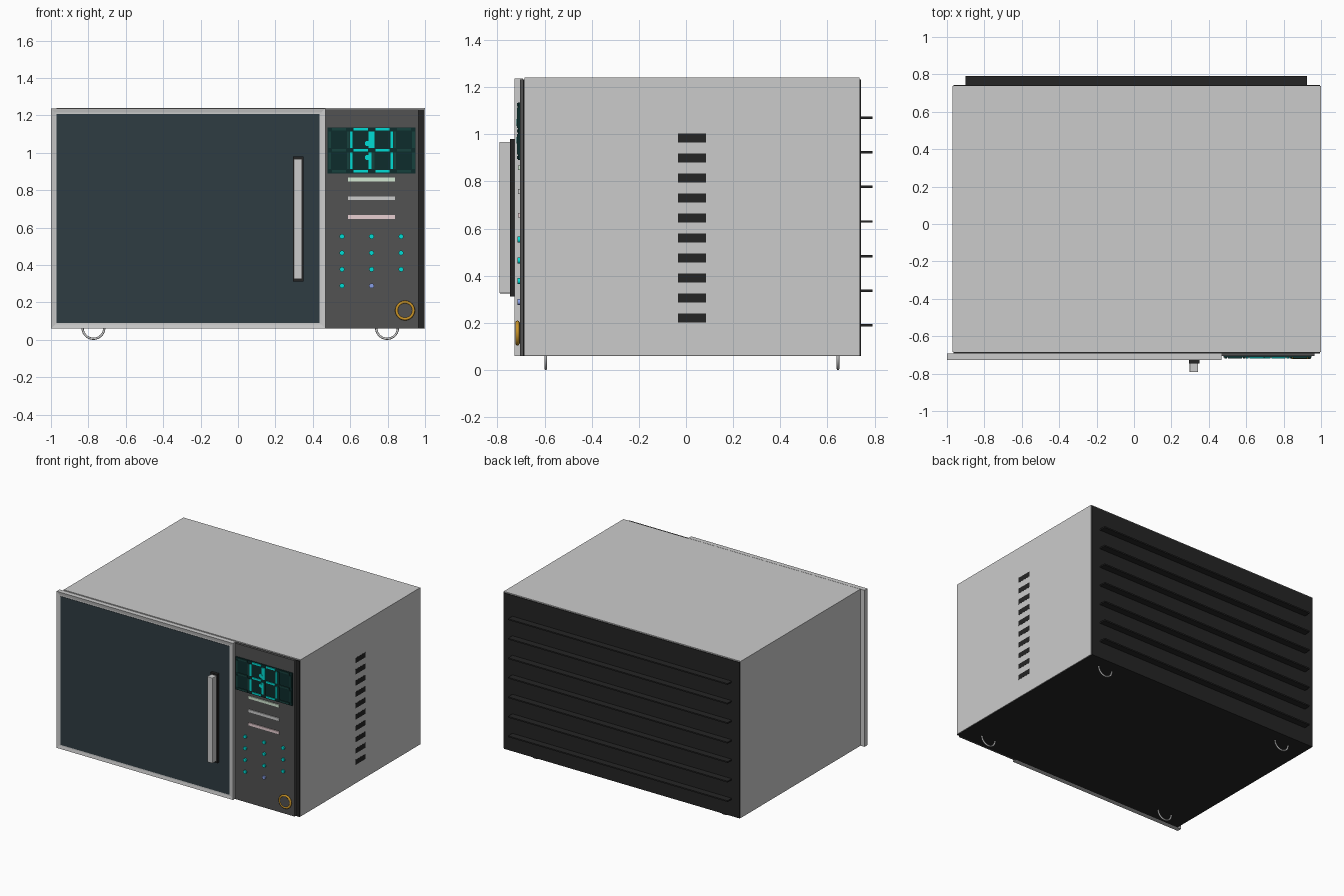
import bpy, bmesh, math
from mathutils import Matrix

if "Cube" in bpy.data.objects:
    bpy.data.objects.remove(bpy.data.objects["Cube"])


def material(name, r, g, b):
    m = bpy.data.materials.new(name)
    m.diffuse_color = (r, g, b, 1)
    m.use_nodes = True
    m.node_tree.nodes["Principled BSDF"].inputs["Base Color"].default_value = m.diffuse_color
    return m


BLACK = material("black", 0.018, 0.018, 0.018)
PANEL = material("panel_grey", 0.085, 0.085, 0.085)
GLASS = material("glass", 0.028, 0.045, 0.055)
SCREEN = material("screen", 0.004, 0.025, 0.025)
UNLIT = material("unlit", 0.008, 0.05, 0.045)
CYAN = material("cyan", 0.0, 0.72, 0.66)
BLUE = material("blue", 0.25, 0.35, 0.8)
GOLD = material("gold", 0.6, 0.3, 0.02)
GREEN = material("pale_green", 0.65, 0.8, 0.65)
PINK = material("pale_pink", 0.8, 0.62, 0.64)


def finish(name, bm, mat=None):
    mesh = bpy.data.meshes.new(name)
    bm.normal_update()
    bm.to_mesh(mesh)
    bm.free()
    ob = bpy.data.objects.new(name, mesh)
    bpy.context.collection.objects.link(ob)
    if mat:
        mesh.materials.append(mat)
    return ob


def add_box(bm, x0, x1, y0, y1, z0, z1):
    mat = Matrix.Translation(((x0 + x1) / 2, (y0 + y1) / 2, (z0 + z1) / 2)) @ \
        Matrix.Diagonal((x1 - x0, y1 - y0, z1 - z0, 1))
    return bmesh.ops.create_cube(bm, size=1, matrix=mat)["verts"]


def boxes(name, items, mat=None, bevel=0):
    bm = bmesh.new()
    for it in items:
        add_box(bm, *it)
    if bevel:
        bmesh.ops.bevel(bm, geom=bm.edges[:], offset=bevel, segments=2,
                        affect='EDGES', profile=0.5)
    return finish(name, bm, mat)


def smooth(ob):
    for p in ob.data.polygons:
        p.use_smooth = len(p.vertices) <= 4
    return ob


def discs(name, centres, r, y0, y1, mat=None, n=24):
    bm = bmesh.new()
    for x, z in centres:
        m = Matrix.Translation((x, (y0 + y1) / 2, z)) @ Matrix.Rotation(math.pi / 2, 4, 'X')
        bmesh.ops.create_cone(bm, cap_ends=True, segments=n, radius1=r, radius2=r,
                              depth=y1 - y0, matrix=m)
    return smooth(finish(name, bm, mat))


def ring(name, loc, r, tube, mat=None):
    bpy.ops.mesh.primitive_torus_add(location=loc, rotation=(math.pi / 2, 0, 0), major_radius=r,
                                     minor_radius=tube, major_segments=40, minor_segments=10)
    ob = bpy.context.object
    ob.name = name
    if mat:
        ob.data.materials.append(mat)
    return smooth(ob)


# Casing: dark core with grey top and side sheets
boxes("core", [(-0.965, 0.995, -0.692, 0.742, 0.06, 1.232)], BLACK)
boxes("casing_sheets", [(-0.97, 1.0, -0.685, 0.737, 1.225, 1.24),
                        (-0.97, -0.955, -0.685, 0.737, 0.062, 1.235),
                        (0.985, 1.0, -0.685, 0.737, 0.062, 1.235)])

# Side vents on the right
boxes("side_vents", [(0.985, 1.001, -0.035, 0.085, 0.22 + 0.085 * i - 0.019,
                      0.22 + 0.085 * i + 0.019) for i in range(10)], BLACK)

# Back louvres
boxes("back_louvres", [(-0.9, 0.925, 0.735, 0.792, 0.19 + 0.1467 * i - 0.005,
                        0.19 + 0.1467 * i + 0.005) for i in range(7)], BLACK)

# Door frame with a recessed window
bm = bmesh.new()
add_box(bm, -1.0, 0.467, -0.727, -0.692, 0.06, 1.237)
bm.normal_update()
front = [f for f in bm.faces if f.normal.y < -0.9]
bmesh.ops.inset_region(bm, faces=front, thickness=0.03)
bmesh.ops.translate(bm, verts=front[0].verts, vec=(0, 0.004, 0))
finish("door_frame", bm)
boxes("door_glass", [(-0.97, 0.437, -0.725, -0.712, 0.09, 1.207)], GLASS)

# Handle
boxes("handle_mount", [(0.293, 0.35, -0.746, -0.722, 0.312, 0.98)], BLACK)
boxes("handle_bar", [(0.297, 0.343, -0.792, -0.742, 0.325, 0.968)], bevel=0.004)

# Control panel
boxes("control_panel", [(0.467, 0.965, -0.705, -0.688, 0.06, 1.232)], PANEL)
boxes("display_screen", [(0.478, 0.95, -0.713, -0.7, 0.89, 1.136)], SCREEN)


# Seven-segment digits; segments are top, middle, bottom, then left and right uprights
def segments(x0):
    x1, z0, z1, t = x0 + 0.1, 0.902, 1.126, 0.014
    zm = (z0 + z1) / 2
    out = [(x0 + 0.012, x1 - 0.012, -0.718, -0.71, z - t / 2, z + t / 2) for z in (z1, zm, z0)]
    for x in (x0, x1):
        for a, b in ((zm, z1), (z0, zm)):
            out.append((x - t / 2, x + t / 2, -0.718, -0.71, a + 0.012, b - 0.012))
    return out


lit, unlit = [], []
for d, on in enumerate([(), (0, 1, 2, 3, 4, 5, 6), (0, 1, 2, 3, 5, 6), ()]):
    for i, s in enumerate(segments(0.49 + 0.116 * d)):
        (lit if i in on else unlit).append(s)
boxes("lit_segments", lit, CYAN)
boxes("unlit_segments", unlit, UNLIT)
discs("display_colon", [(0.692, 1.05), (0.692, 0.975)], 0.014, -0.719, -0.71, CYAN)

# Indicator bars
for name, z, mat in (("upper_bar", 0.858, GREEN), ("middle_bar", 0.757, None),
                     ("lower_bar", 0.657, PINK)):
    boxes(name, [(0.587, 0.84, -0.712, -0.7, z - 0.01, z + 0.01)], mat)

# Keypad buttons
keys = [(0.556 + 0.158 * c, 0.553 - 0.088 * r) for r in range(4) for c in range(3)]
discs("keypad_buttons", keys[:10], 0.013, -0.715, -0.7, CYAN)
discs("start_button", keys[10:11], 0.013, -0.715, -0.7, BLUE)

# Dial with gold ring
discs("dial", [(0.893, 0.157)], 0.044, -0.72, -0.7, PANEL, 40)
ring("dial_ring", (0.893, -0.715, 0.157), 0.045, 0.008, GOLD)

# Wire loop feet, upper halves hidden in the casing
for side, x in (("left", -0.773), ("right", 0.797)):
    for end, y in (("front", -0.595), ("back", 0.645)):
        ring(f"{end}_{side}_foot", (x, y, 0.064), 0.058, 0.006)
